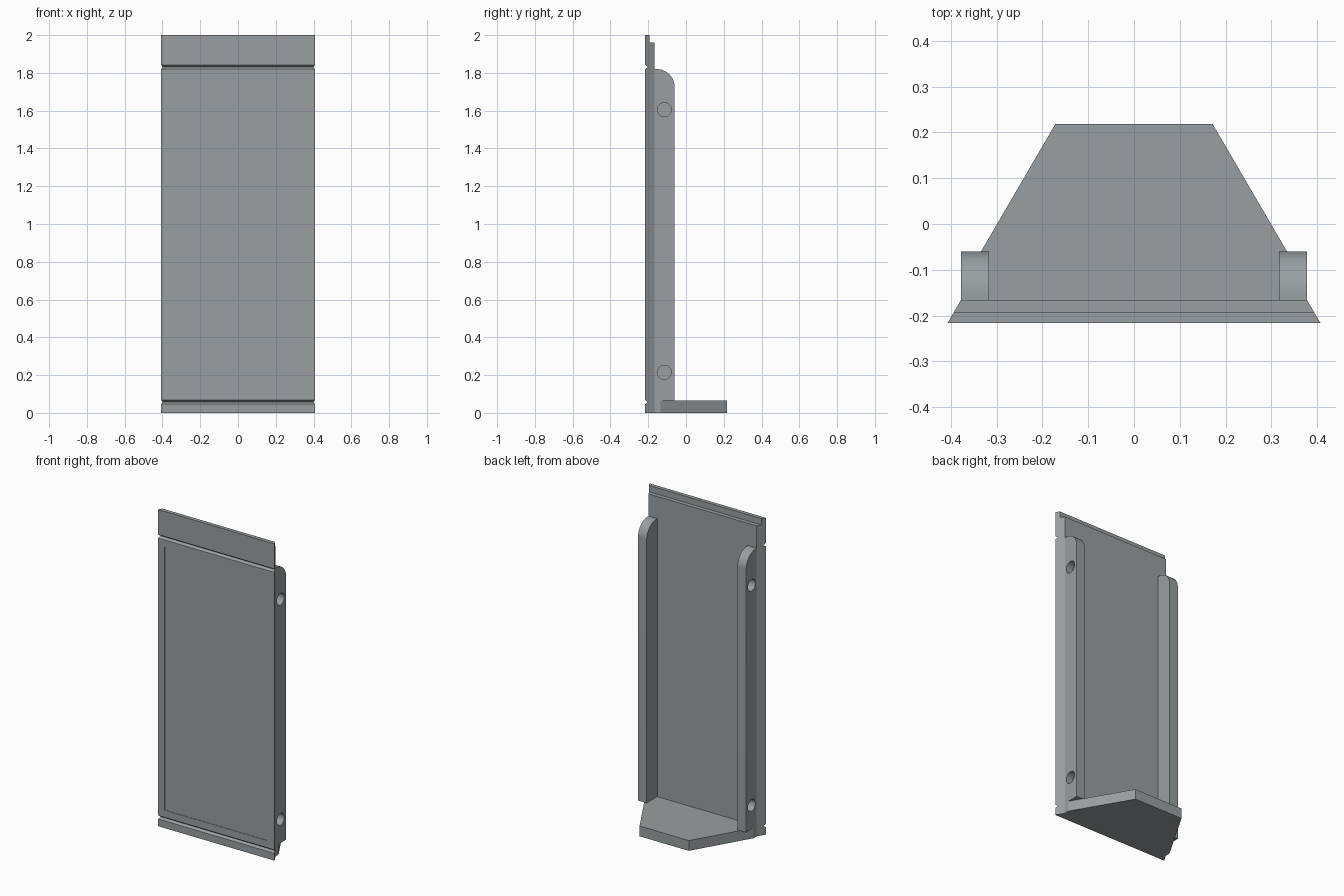
import bpy, bmesh, math
from mathutils import Matrix, Vector

if "Cube" in bpy.data.objects:
    bpy.data.objects.remove(bpy.data.objects["Cube"])

grey = bpy.data.materials.new("cool_grey")
grey.diffuse_color = (0.32, 0.345, 0.36, 1)
grey.use_nodes = True
grey.node_tree.nodes["Principled BSDF"].inputs["Base Color"].default_value = grey.diffuse_color

FRONT, BACK = -0.216, -0.166      # panel faces
RAIL_IN, RAIL_OUT = 0.317, 0.378  # rail sides
RAIL_BACK, RAIL_TOP, SHELF_TOP = -0.06, 1.82, 0.065


def finish(bm, name):
    bmesh.ops.recalc_face_normals(bm, faces=bm.faces)
    me = bpy.data.meshes.new(name)
    bm.to_mesh(me)
    bm.free()
    me.materials.append(grey)
    ob = bpy.data.objects.new(name, me)
    bpy.context.collection.objects.link(ob)
    return ob


def prism(bm, ring_a, ring_b):
    """Solid between two matching rings of points."""
    a = [bm.verts.new(p) for p in ring_a]
    b = [bm.verts.new(p) for p in ring_b]
    bm.faces.new(a)
    bm.faces.new(b[::-1])
    n = len(a)
    for i in range(n):
        bm.faces.new((a[i], b[i], b[(i + 1) % n], a[(i + 1) % n]))


# Front panel: grooved side profile (y, z) with mitred ends
def half_width(y):
    return RAIL_OUT + (BACK - y) * 0.58


groove = FRONT + 0.014
profile = [(FRONT, 0), (FRONT, 0.046), (groove, 0.057), (FRONT, 0.068),
           (FRONT, 1.82), (groove, 1.831), (FRONT, 1.842), (FRONT, 2.0),
           (-0.192, 2.0), (-0.192, 1.96), (BACK, 1.96), (BACK, 0)]
bm = bmesh.new()
prism(bm, [(-half_width(y), y, z) for y, z in profile],
      [(half_width(y), y, z) for y, z in profile])
bmesh.ops.recalc_face_normals(bm, faces=bm.faces)
# Shallow recessed field on the main front face
field = max((f for f in bm.faces if f.normal.y < -0.99), key=lambda f: f.calc_area())
bmesh.ops.inset_region(bm, faces=[field], thickness=0.045, use_even_offset=True)
rim = bmesh.ops.inset_region(bm, faces=[field], thickness=0.0005, use_even_offset=True)
bmesh.ops.translate(bm, verts=field.verts, vec=(0, 0.002, 0))
finish(bm, "front_panel")

# Bottom shelf tapering to the back
half = [(RAIL_OUT, BACK), (RAIL_OUT, -0.135), (0.172, 0.218)]
outline = half + [(-x, y) for x, y in reversed(half)]
bm = bmesh.new()
prism(bm, [(x, y, 0) for x, y in outline], [(x, y, SHELF_TOP) for x, y in outline])
finish(bm, "bottom_shelf")

# Side rails: rounded top back corner, two blind holes on the outside
R = 0.095
arc = [(RAIL_BACK - R + R * math.cos(t), RAIL_TOP - R + R * math.sin(t))
       for t in (math.pi / 2 * i / 12 for i in range(13))]
rail_profile = [(BACK, SHELF_TOP), (RAIL_BACK, SHELF_TOP)] + arc + [(BACK, RAIL_TOP)]

for side, label in ((-1, "left"), (1, "right")):
    bm = bmesh.new()
    prism(bm, [(side * RAIL_IN, y, z) for y, z in rail_profile],
          [(side * RAIL_OUT, y, z) for y, z in rail_profile])
    rail = finish(bm, label + "_rail")

    bm = bmesh.new()
    for z in (0.215, 1.605):
        bmesh.ops.create_cone(
            bm, cap_ends=True, segments=32, radius1=0.037, radius2=0.037, depth=0.09,
            matrix=Matrix.Translation(Vector((side * (RAIL_OUT + 0.0), -0.115, z)))
            @ Matrix.Rotation(math.pi / 2, 4, 'Y'))
    cutter = finish(bm, label + "_hole_cutter")
    cutter.hide_render = True
    cutter.hide_set(True)

    cut = rail.modifiers.new("holes", 'BOOLEAN')
    cut.operation = 'DIFFERENCE'
    cut.solver = 'EXACT'
    cut.object = cutter

    bpy.ops.object.select_all(action='DESELECT')
    rail.select_set(True)
    bpy.context.view_layer.objects.active = rail
    bpy.ops.object.modifier_apply(modifier=cut.name)
    bpy.data.objects.remove(cutter)
    bpy.ops.object.shade_smooth_by_angle(angle=math.radians(30))
